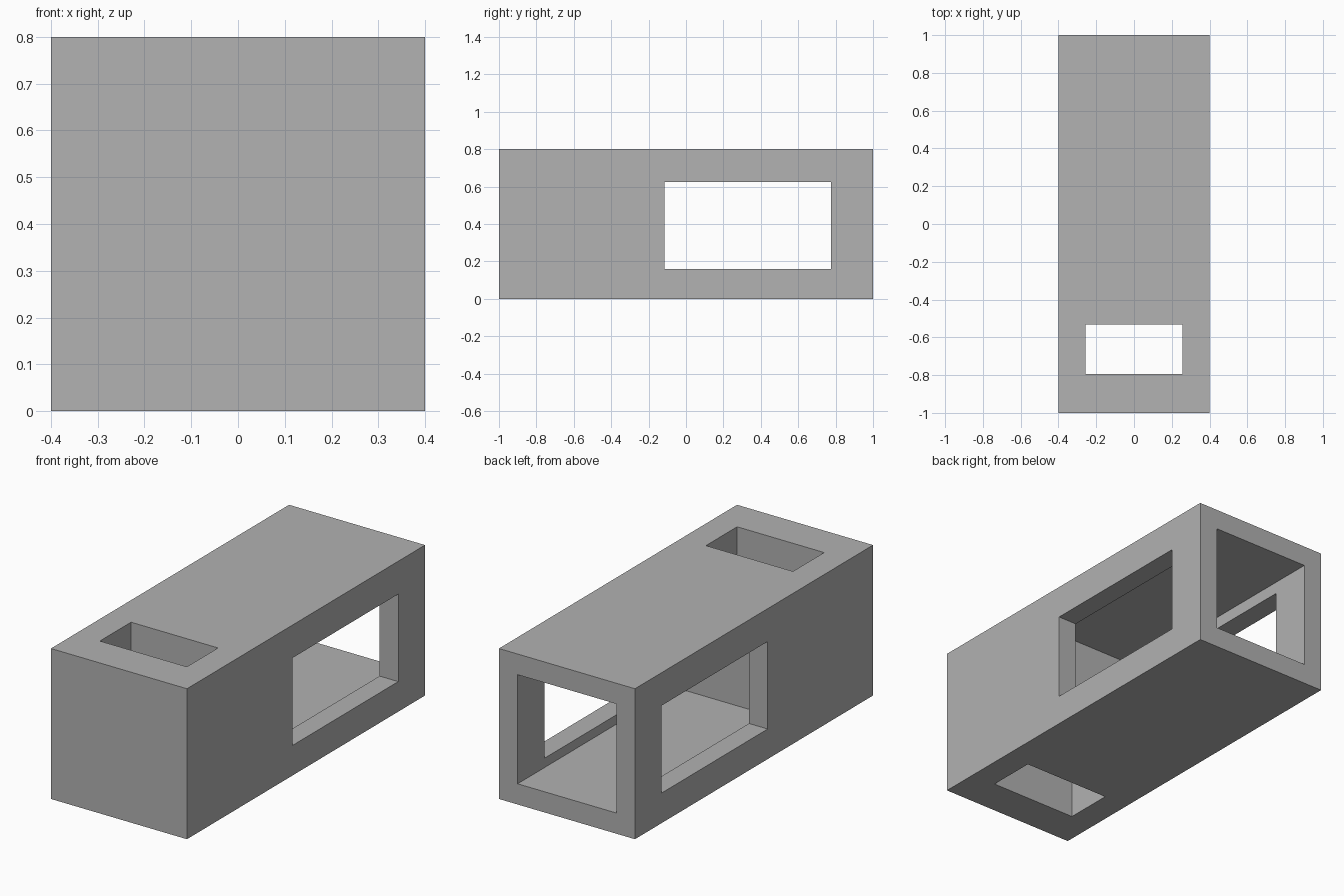
import bpy
import bmesh
from mathutils import Vector

cube = bpy.data.objects.get("Cube")
if cube:
    bpy.data.objects.remove(cube, do_unlink=True)

# Plain grey material
grey = bpy.data.materials.new("plain grey")
grey.use_nodes = True
colour = (0.445, 0.445, 0.445, 1)
grey.diffuse_color = colour
grey.node_tree.nodes["Principled BSDF"].inputs["Base Color"].default_value = colour


def box(name, low, high):
    """Make a box between two opposite corners."""
    low, high = Vector(low), Vector(high)
    bm = bmesh.new()
    bmesh.ops.create_cube(bm, size=1)
    for v in bm.verts:
        v.co = (low + high) / 2 + v.co * (high - low)
    mesh = bpy.data.meshes.new(name)
    bm.to_mesh(mesh)
    bm.free()
    mesh.materials.append(grey)
    obj = bpy.data.objects.new(name, mesh)
    bpy.context.collection.objects.link(obj)
    return obj


housing = box("housing", (-0.4, -1, 0), (0.4, 1, 0.8))

# Openings: chamber from the back, windows through both sides, upright shaft
cutters = [
    box("chamber_cutter", (-0.29, -0.335, 0.11), (0.29, 1.2, 0.69)),
    box("window_cutter", (-0.6, -0.115, 0.16), (0.6, 0.775, 0.625)),
    box("shaft_cutter", (-0.256, -0.795, -0.2), (0.256, -0.533, 1)),
]
for cutter in cutters:
    cutter.hide_render = True
    cut = housing.modifiers.new(cutter.name, "BOOLEAN")
    cut.operation = "DIFFERENCE"
    cut.solver = "EXACT"
    cut.object = cutter

# Bake the cuts and drop the helpers
graph = bpy.context.evaluated_depsgraph_get()
mesh = bpy.data.meshes.new_from_object(housing.evaluated_get(graph))
housing.modifiers.clear()
housing.data = mesh
for cutter in cutters:
    bpy.data.objects.remove(cutter, do_unlink=True)
